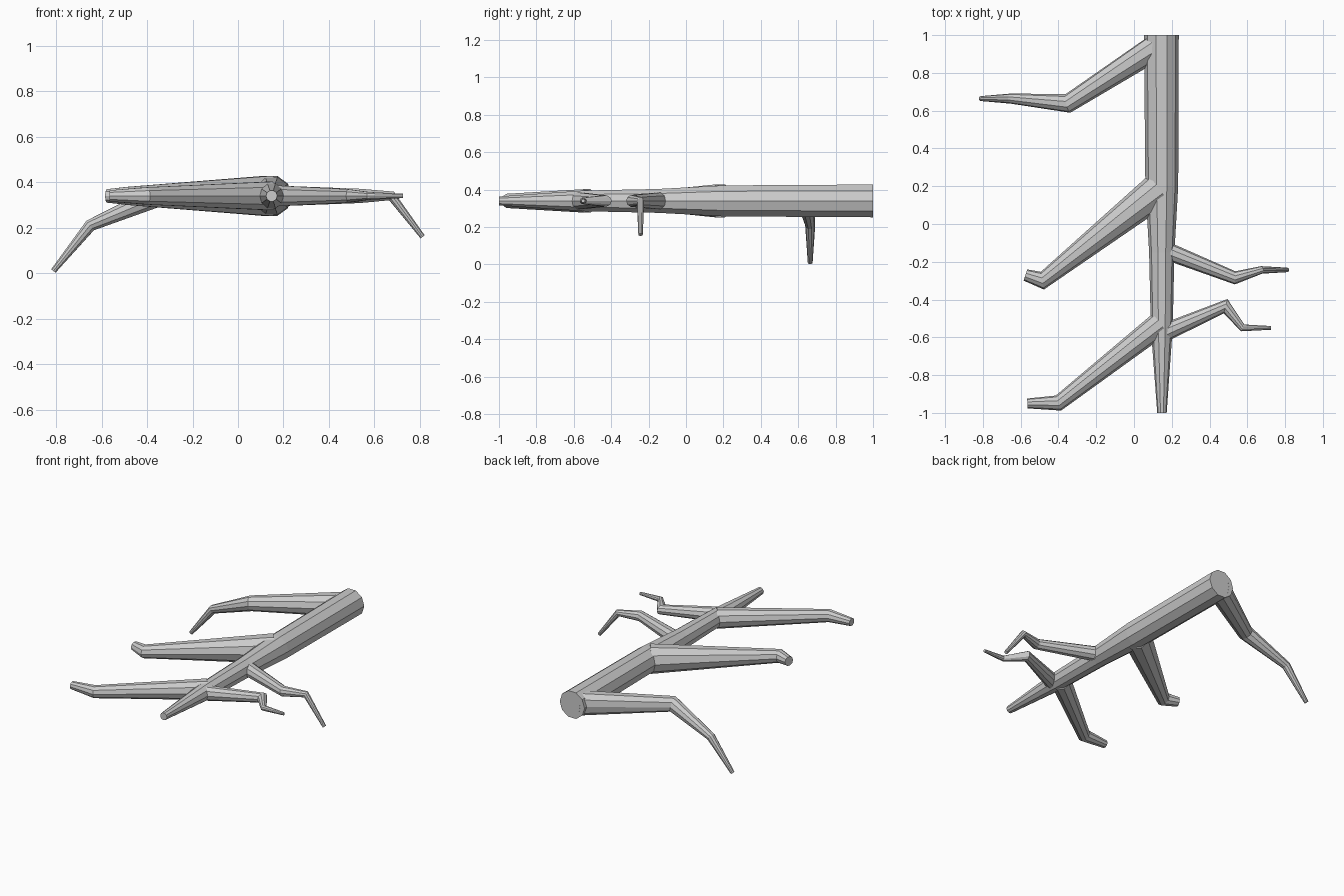
import bpy, bmesh, math
from mathutils import Vector

if "Cube" in bpy.data.objects:
    bpy.data.objects.remove(bpy.data.objects["Cube"])

SIDES = 10
H = 0.34  # height of the main limb axis


def tube(name, pts, y_max=1.0):
    """Tapered faceted tube through (x, y, z, radius) points, mitred at bends."""
    bm = bmesh.new()
    p = [Vector(q[:3]) for q in pts]
    rings = []
    for i, q in enumerate(pts):
        a = (p[i] - p[max(i - 1, 0)]).normalized()
        b = (p[min(i + 1, len(p) - 1)] - p[i]).normalized()
        t = (a + b).normalized()
        bend = (b - a) if 0 < i < len(p) - 1 else Vector()
        bend -= t * bend.dot(t)
        stretch = 1 / max(t.dot(b if b.length else a), 0.6) - 1
        side = t.cross(Vector((0, 0, 1))).normalized()
        up = side.cross(t)
        ring = []
        for k in range(SIDES):
            ang = 2 * math.pi * (k + 0.5) / SIDES + math.pi / 2
            off = (side * math.cos(ang) + up * math.sin(ang)) * q[3]
            if bend.length > 1e-4:
                n = bend.normalized()
                off += n * off.dot(n) * stretch
            v = p[i] + off
            v.y = min(v.y, y_max)
            ring.append(bm.verts.new(v))
        rings.append(ring)
    for r0, r1 in zip(rings, rings[1:]):
        for k in range(SIDES):
            j = (k + 1) % SIDES
            bm.faces.new((r0[k], r0[j], r1[j], r1[k]))
    bm.faces.new(rings[0])
    bm.faces.new(rings[-1][::-1])
    bmesh.ops.recalc_face_normals(bm, faces=bm.faces)
    me = bpy.data.meshes.new(name)
    bm.to_mesh(me)
    bm.free()
    ob = bpy.data.objects.new(name, me)
    bpy.context.collection.objects.link(ob)
    return ob


# Main limb, thick at the back and thin at the front
tube("main_limb", [(0.145, 1, H, 0.092), (0.147, 0.2, H, 0.087), (0.147, -0.15, H, 0.067),
                   (0.147, -0.55, H, 0.058), (0.148, -1, H, 0.025)])

# Left branches
tube("back_left_branch", [(0.13, 0.955, H, 0.078), (-0.35, 0.638, H, 0.048),
                          (-0.65, 0.664, 0.21, 0.027), (-0.812, 0.664, 0.01, 0.013)])
tube("middle_left_branch", [(0.135, 0.185, H, 0.093), (-0.485, -0.3, H, 0.042),
                            (-0.575, -0.27, H, 0.031)])
tube("front_left_branch", [(0.14, -0.527, H, 0.066), (-0.4, -0.948, H, 0.04),
                           (-0.565, -0.95, H, 0.026)])

# Right branches
tube("middle_right_branch", [(0.16, -0.137, H, 0.048), (0.535, -0.285, H, 0.033),
                             (0.675, -0.243, H, 0.02), (0.812, -0.243, 0.16, 0.012)])
tube("front_right_branch", [(0.15, -0.58, H, 0.049), (0.485, -0.435, H, 0.031),
                            (0.575, -0.55, H, 0.018), (0.725, -0.55, H, 0.01)])
